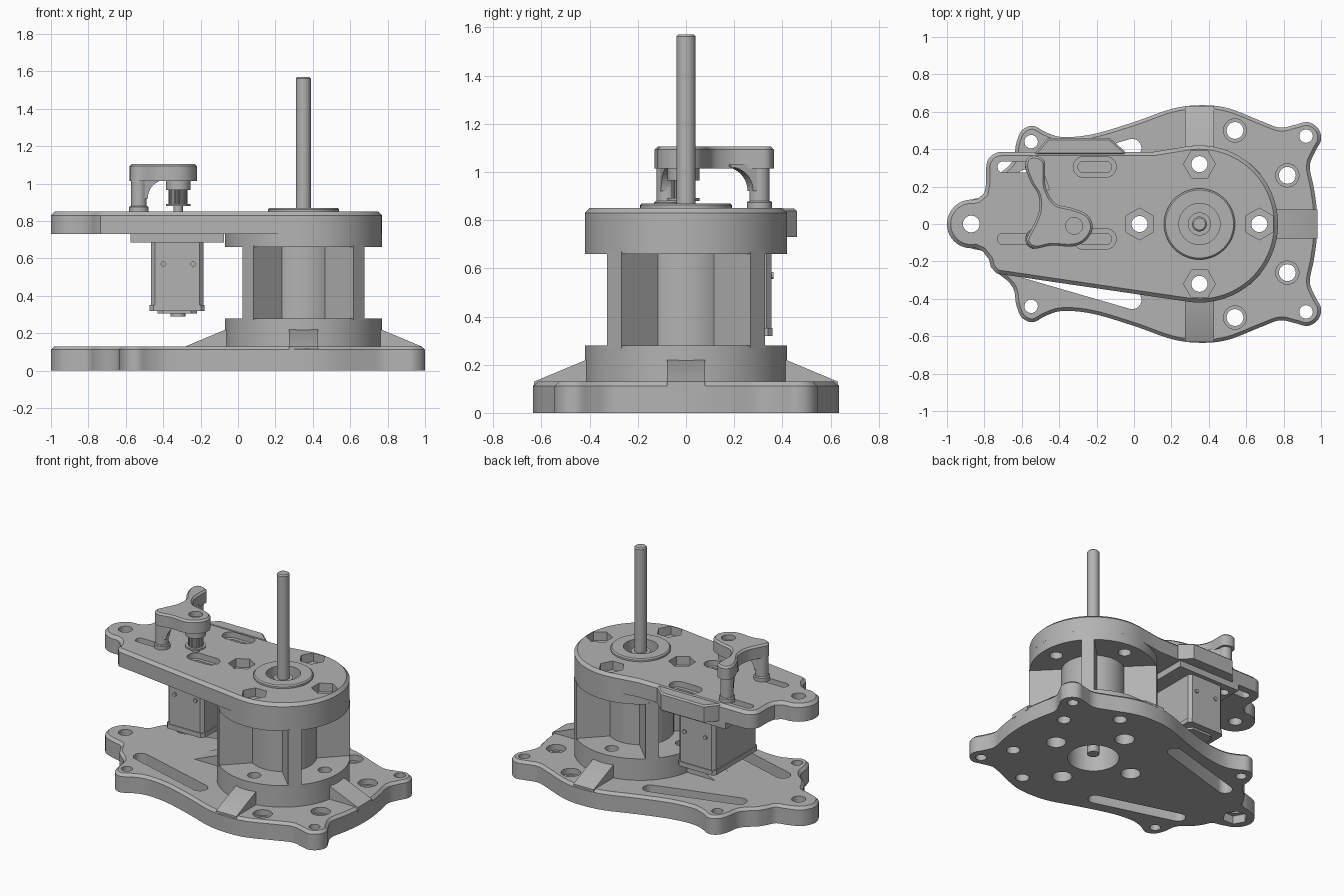
import bpy, bmesh
from math import cos, sin, pi, radians, atan2
from mathutils import Matrix, Vector

cube = bpy.data.objects.get("Cube")
if cube:
    bpy.data.objects.remove(cube)

grey = bpy.data.materials.new("machine grey")
grey.use_nodes = True
COLOUR = (0.45, 0.45, 0.45, 1)
grey.diffuse_color = COLOUR
for node in grey.node_tree.nodes:
    if node.type == 'BSDF_PRINCIPLED':
        node.inputs["Base Color"].default_value = COLOUR
parts = []
AX = 0.35          # main shaft position
PX, PY = -0.32, -0.01   # pulley position
BOLT = 0.32        # bolt circle radius


def arc(cx, cy, r, a0, a1, n=16):
    return [(cx + r * cos(radians(a0 + (a1 - a0) * i / n)),
             cy + r * sin(radians(a0 + (a1 - a0) * i / n))) for i in range(n + 1)]


def circle(cx, cy, r, n=40, turn=0):
    return arc(cx, cy, r, turn, turn + 360, n)[:-1]


def slot(x0, y0, x1, y1, r):
    a = atan2(y1 - y0, x1 - x0) * 180 / pi
    return arc(x1, y1, r, a - 90, a + 90, 12) + arc(x0, y0, r, a + 90, a + 270, 12)


def box(x0, x1, y0, y1):
    return [(x0, y0), (x1, y0), (x1, y1), (x0, y1)]


def spline(pts, steps=5):
    """Closed smooth curve through the points."""
    out, n = [], len(pts)
    for i in range(n):
        a, b, c, d = [Vector(pts[(i + k) % n]) for k in (-1, 0, 1, 2)]
        for s in range(steps):
            t = s / steps
            p = 0.5 * (2 * b + (c - a) * t + (2 * a - 5 * b + 4 * c - d) * t * t
                       + (3 * b - a - 3 * c + d) * t ** 3)
            out.append((p.x, p.y))
    return out


def prism(name, pts, z0, z1, chamfer=0, matrix=None, keep=True):
    bm = bmesh.new()
    low = [bm.verts.new((x, y, z0)) for x, y in pts]
    high = [bm.verts.new((x, y, z1)) for x, y in pts]
    bm.faces.new(low)
    top = bm.faces.new(high)
    n = len(pts)
    for i in range(n):
        j = (i + 1) % n
        bm.faces.new((low[i], low[j], high[j], high[i]))
    bmesh.ops.recalc_face_normals(bm, faces=bm.faces)
    if chamfer:
        bmesh.ops.bevel(bm, geom=list(top.edges), offset=chamfer, segments=1,
                        profile=0.5, affect='EDGES')
    if matrix:
        bm.transform(matrix)
    mesh = bpy.data.meshes.new(name)
    bm.to_mesh(mesh)
    bm.free()
    mesh.materials.append(grey)
    ob = bpy.data.objects.new(name, mesh)
    bpy.context.collection.objects.link(ob)
    if keep:
        parts.append(ob)
    return ob


def cut(ob, pts, z0, z1):
    tool = prism("cutter", pts, z0, z1, keep=False)
    tool.hide_render = True
    mod = ob.modifiers.new("cut", 'BOOLEAN')
    mod.operation, mod.solver, mod.object = 'DIFFERENCE', 'EXACT', tool
    dg = bpy.context.evaluated_depsgraph_get()
    mesh = bpy.data.meshes.new_from_object(ob.evaluated_get(dg))
    ob.modifiers.clear()
    ob.data = mesh
    bpy.data.objects.remove(tool)


def disc(name, x, y, r, z0, z1, chamfer=0, n=40):
    return prism(name, circle(x, y, r, n), z0, z1, chamfer)


bolts = [(AX + BOLT * cos(k * pi / 2), BOLT * sin(k * pi / 2), 90 * k) for k in range(4)]

# Base plate with ears, mirrored front to back
half = [(-1, 0), (-0.96, .09), (-0.87, .13), (-0.80, .15), (-0.765, .21), (-0.73, .26),
        (-0.67, .31), (-0.64, .36), (-0.63, .43), (-0.60, .50), (-0.54, .525), (-0.47, .49),
        (-0.38, .465), (-0.22, .48), (0, .545), (0.2, .615), (0.35, .635), (0.5, .62),
        (0.68, .55), (0.78, .515), (0.86, .53), (0.93, .545), (0.985, .51), (1, .45),
        (0.97, .39), (0.94, .31), (0.96, .2), (0.975, .1), (0.98, 0)]
outline = spline(half + [(x, -y) for x, y in half[-2:0:-1]])
base = prism("base_plate", outline, 0, 0.13, 0.018)
for s in (-1, 1):
    cut(base, slot(-0.58, s * 0.24, -0.01, s * 0.405, 0.05), -1, 1)
    for x, y in ((-0.55, 0.44), (0.92, 0.47)):
        cut(base, circle(x, s * y, 0.036, 24), -1, 1)
    for x, y in ((0.54, 0.5), (0.82, 0.26)):
        cut(base, circle(x, s * y, 0.045, 24), -1, 1)
        cut(base, circle(x, s * y, 0.062, 24), 0.09, 1)
cut(base, circle(-0.87, 0, 0.045, 24), -1, 1)
cut(base, circle(-0.87, 0, 0.085, 6), -1, 0.06)
cut(base, circle(AX, 0, 0.17), -1, 1)
for x, y, a in bolts:
    cut(base, circle(x, y, 0.065, 24), -1, 1)

# Base drum and its four sloping ribs
drum = disc("base_drum", AX, 0, 0.42, 0.1, 0.28, n=72)
cut(drum, circle(AX, 0, 0.17), -1, 0.2)
for x, y, a in bolts:
    cut(drum, circle(x, y, 0.043, 24), -1, 1)
    prism("base_rib", [(.39, .1), (.63, .1), (.63, .13), (.415, .22), (.39, .22)], -0.078, 0.078,
          matrix=Matrix.Translation((AX, 0, 0)) @ Matrix.Rotation(radians(a), 4, 'Z')
          @ Matrix.Rotation(pi / 2, 4, 'X'))

# Core column and diagonal fins
disc("core_column", AX, 0, 0.21, 0.27, 0.67, n=56)
for k in range(4):
    prism("core_fin", box(0.15, 0.42, -0.0425, 0.0425), 0.27, 0.67,
          matrix=Matrix.Translation((AX, 0, 0)) @ Matrix.Rotation(pi / 4 + k * pi / 2, 4, 'Z'))

# Upper housing and arm plate
housing = disc("upper_housing", AX, 0, 0.42, 0.66, 0.74, n=72)
arm = prism("arm_plate",
            arc(AX, 0, 0.42, -98, 100, 44) + [(0.1, .385)] + arc(-0.71, .305, .08, 90, 180, 8)
            + [(-0.79, .22), (-0.80, .165), (-0.835, .135)] + arc(-0.87, 0, .13, 85, 280, 24)
            + [(-0.81, -.145), (-0.775, -.19), (-0.765, -.23), (-0.735, -.265)],
            0.73, 0.85, 0.02)
for x, y, a in bolts:
    cut(housing, circle(x, y, 0.043, 24), -1, 2)
    cut(arm, circle(x, y, 0.043, 24), -1, 2)
    cut(arm, circle(x, y, 0.085, 6, a + 90), 0.79, 2)
cut(arm, circle(AX, 0, 0.11), 0.77, 2)
cut(arm, circle(-0.87, 0, 0.045, 24), -1, 2)
for y in (0.305, -0.08):
    cut(arm, slot(-0.70, y, -0.51, y, 0.03), -1, 2)
    cut(arm, slot(-0.27, y, -0.15, y, 0.03), -1, 2)
    cut(arm, slot(-0.27, y, -0.15, y, 0.055), 0.81, 2)

# Side block on the back edge of the arm
prism("side_block", [(-0.53, .37), (-0.52, .39), (-0.46, .46), (-0.13, .46), (-0.05, .39),
                     (-0.05, .37)], 0.73, 0.848, 0.01)

# Shaft, bearing and collar
disc("main_shaft", AX, 0, 0.04, 0.03, 1.57, 0.008, 32)
collar = disc("bearing_collar", AX, 0, 0.19, 0.84, 0.87, 0.008, 56)
cut(collar, circle(AX, 0, 0.11), 0, 2)
disc("bearing_inner_ring", AX, 0, 0.062, 0.76, 0.84)

# Motor with flange, end caps and screws
flange = prism("motor_flange", box(-0.575, -0.075, -0.17, 0.385), 0.685, 0.735)
for y in (0.305, -0.08):
    cut(flange, slot(-0.52, y, -0.51, y, 0.03), -1, 2)


def rounded(x0, x1, y0, y1, c):
    return [(x0 + c, y0), (x1 - c, y0), (x1, y0 + c), (x1, y1 - c),
            (x1 - c, y1), (x0 + c, y1), (x0, y1 - c), (x0, y0 + c)]


prism("motor_body", rounded(-0.465, -0.185, -0.125, 0.355, 0.02), 0.35, 0.69)
prism("motor_lower_cap", rounded(-0.472, -0.178, -0.13, 0.36, 0.02), 0.32, 0.352)
prism("motor_foot", rounded(-0.43, -0.22, -0.08, 0.31, 0.03), 0.305, 0.33)
disc("motor_stub", PX, 0.1, 0.04, 0.29, 0.31, n=20)
for x in (-0.40, -0.24):
    for y in (-0.128, 0.358):
        prism("motor_screw", circle(0, 0, 0.014, 12), -0.006, 0.006,
              matrix=Matrix.Translation((x, y, 0.57)) @ Matrix.Rotation(pi / 2, 4, 'X'))

# Drive pulley
disc("pulley_shaft", PX, PY, 0.025, 0.68, 1.03, n=20)
disc("pulley_lower_flange", PX, PY, 0.066, 0.88, 0.892)
disc("pulley_core", PX, PY, 0.045, 0.89, 0.97)
for k in range(16):
    a = k * pi / 8
    disc("pulley_tooth", PX + .045 * cos(a), PY + .045 * sin(a), 0.006, 0.89, 0.97, n=6)
disc("pulley_upper_flange", PX, PY, 0.066, 0.965, 1.02)

# Support bracket over the pulley
bracket = prism("support_bracket", spline([
    (-0.53, .365), (-0.48, .34), (-0.475, .27), (-0.47, .19), (-0.42, .11), (-0.33, .085),
    (-0.25, .05), (-0.22, -.02), (-0.26, -.09), (-0.33, -.12), (-0.44, -.115), (-0.53, -.13),
    (-0.575, -.09), (-0.55, -.03), (-0.51, .06), (-0.51, .15), (-0.55, .22), (-0.58, .30),
    (-0.57, .35)], 4), 1.015, 1.105, 0.012)
cut(bracket, circle(PX, PY, 0.045, 24), 1.07, 2)
gusset = [(0, 1.03), (0, .92)] + arc(0.14, .92, 0.1, 180, 90, 10) + [(0.14, 1.03)]
for y, turn in ((0.305, -70), (-0.08, 15)):
    disc("bracket_leg", -0.53, y, 0.042, 0.84, 1.03, n=28)
    disc("bracket_foot", -0.53, y, 0.052, 0.845, 0.88, 0.006, 28)
    prism("bracket_gusset", gusset, -0.035, 0.035,
          matrix=Matrix.Translation((-0.53, y, 0)) @ Matrix.Rotation(radians(turn), 4, 'Z')
          @ Matrix.Rotation(pi / 2, 4, 'X'))

# Smooth the round walls, keep edges crisp
bpy.ops.object.select_all(action='DESELECT')
for ob in parts:
    ob.select_set(True)
bpy.context.view_layer.objects.active = parts[0]
bpy.ops.object.shade_smooth_by_angle(angle=radians(28))
